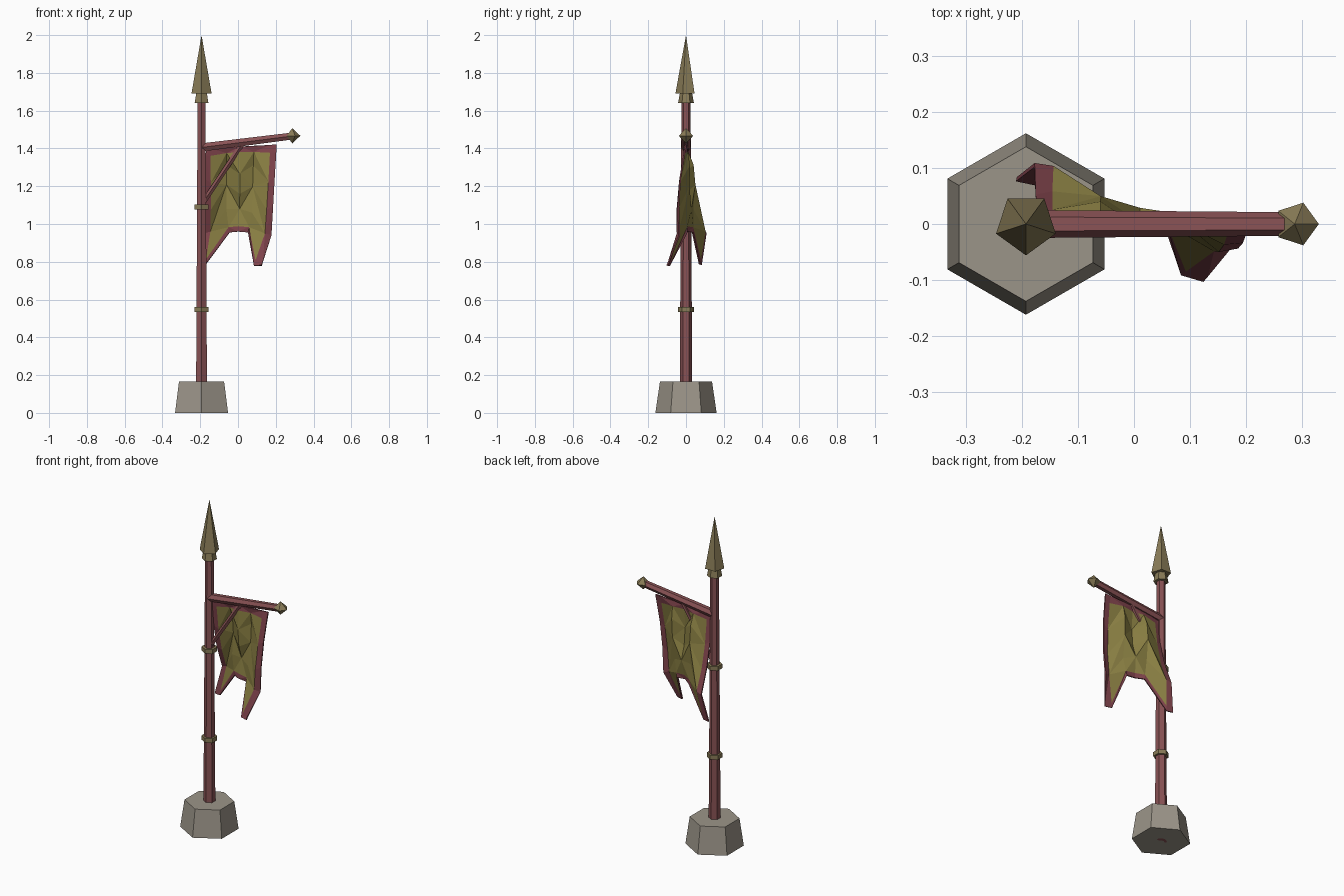
import bpy, math
from mathutils import Vector

if "Cube" in bpy.data.objects:
    bpy.data.objects.remove(bpy.data.objects["Cube"])

PX = -0.193  # pole centre


def mat(name, col):
    m = bpy.data.materials.new(name)
    m.diffuse_color = (*col, 1)
    m.use_nodes = True
    m.node_tree.nodes["Principled BSDF"].inputs["Base Color"].default_value = m.diffuse_color
    return m


WOOD = mat("red_wood", (0.25, 0.085, 0.09))
TRIM = mat("red_trim", (0.21, 0.055, 0.07))
CLOTH = mat("yellow_cloth", (0.25, 0.21, 0.055))
BRASS = mat("brass", (0.25, 0.20, 0.095))
STONE = mat("stone", (0.33, 0.30, 0.25))


def mesh_object(name, verts, faces, mats):
    me = bpy.data.meshes.new(name)
    me.from_pydata(verts, [], faces)
    for m in mats:
        me.materials.append(m)
    ob = bpy.data.objects.new(name, me)
    bpy.context.collection.objects.link(ob)
    return ob


def tapered(name, a, b, r1, r2, sides, material, turn=-90):
    """Faceted prism or cone from a to b; the first corner points to -y by default."""
    a, b = Vector(a), Vector(b)
    d = (b - a).normalized()
    v = Vector((0, 1, 0))
    u = v.cross(d)
    verts = []
    for c, r in ((a, r1), (b, r2)):
        for i in range(sides):
            t = math.radians(turn) + 2 * math.pi * i / sides
            verts.append(c + r * (math.cos(t) * u + math.sin(t) * v))
    n = sides
    faces = [tuple(reversed(range(n)))]
    if r2 > 0:
        faces.append(tuple(range(n, 2 * n)))
        faces += [(i, (i + 1) % n, n + (i + 1) % n, n + i) for i in range(n)]
    else:
        verts = verts[:n + 1]
        faces += [(i, (i + 1) % n, n) for i in range(n)]
    return mesh_object(name, verts, faces, [material])


# Stone foot, pole and rings
tapered("stone_base", (PX, 0, 0), (PX, 0, 0.165), 0.162, 0.138, 6, STONE)
tapered("pole", (PX, 0, 0.0), (PX, 0, 1.66), 0.034, 0.024, 6, WOOD)
for label, z in (("lower_ring", 0.547), ("upper_ring", 1.09)):
    tapered(label, (PX, 0, z - 0.013), (PX, 0, z + 0.013), 0.043, 0.043, 6, BRASS)

# Spear tip
tapered("tip_collar", (PX, 0, 1.64), (PX, 0, 1.695), 0.042, 0.032, 6, BRASS)
tapered("spear_tip", (PX, 0, 1.69), (PX, 0, 2.0), 0.056, 0, 5, BRASS)

# Sloping arm, brace and end knob
tapered("arm", (-0.195, 0, 1.405), (0.29, 0, 1.466), 0.025, 0.021, 6, WOOD)
tapered("brace", (-0.19, 0, 1.105), (0.02, 0, 1.42), 0.014, 0.014, 5, WOOD)
ring = [(0.29 + 0.04 * math.cos(2 * math.pi * i / 5), 0.04 * math.sin(2 * math.pi * i / 5), 1.467)
        for i in range(5)]
mesh_object("arm_knob", ring + [(0.287, 0, 1.507), (0.287, 0, 1.427)],
            [f for i in range(5) for f in ((i, (i + 1) % 5, 5), ((i + 1) % 5, i, 6))], [BRASS])

# Banner columns: top x, knee (x, y, z), bottom (x, y, z), sideways bulge
columns = [
    (-0.170, (-0.178, 0.105, 0.95), (-0.210, 0.080, 0.785), 0.000),
    (-0.145, (-0.145, 0.100, 0.96), (-0.172, 0.072, 0.785), 0.010),
    (-0.060, (-0.060, 0.035, 1.08), (-0.045, 0.035, 0.955), 0.035),
    (0.010, (0.010, 0.025, 1.08), (0.000, 0.005, 0.960), -0.015),
    (0.085, (0.075, -0.005, 1.06), (0.055, 0.005, 0.955), 0.020),
    (0.172, (0.143, -0.045, 0.95), (0.085, -0.088, 0.780), -0.030),
    (0.205, (0.176, -0.035, 0.94), (0.125, -0.100, 0.780), -0.028),
]
verts = []
for c, (tx, knee, bottom, bulge) in enumerate(columns):
    top = Vector((tx, 0, 1.409 + 0.055 * tx))
    knee, bottom = Vector(knee), Vector(bottom)
    for t in (0, 0.09, 0.36, 0.68, 1):
        p = top.lerp(knee, t)
        p.y = knee.y * t * t + bulge * math.sin(math.pi * t)
        if 0.2 < t < 0.9 and 0 < c < 6:  # staggered folds
            p.z += 0.025 * (-1) ** c
        verts.append(p)
    verts.append(bottom + (knee - bottom).normalized() * 0.028)
    verts.append(bottom)
R = 7
faces, trim = [], []
for c in range(6):
    for r in range(R - 1):
        a, b, d, e = c * R + r, c * R + r + 1, c * R + R + r + 1, c * R + R + r
        faces += [(a, b, d), (a, d, e)] if (c + r) % 2 else [(a, b, e), (b, d, e)]
        trim += [int(c in (0, 5) or r in (0, R - 2))] * 2
banner = mesh_object("banner", verts, faces, [CLOTH, TRIM])
for poly, k in zip(banner.data.polygons, trim):
    poly.material_index = k
mod = banner.modifiers.new("thickness", "SOLIDIFY")
mod.thickness = 0.008
mod.offset = 0
